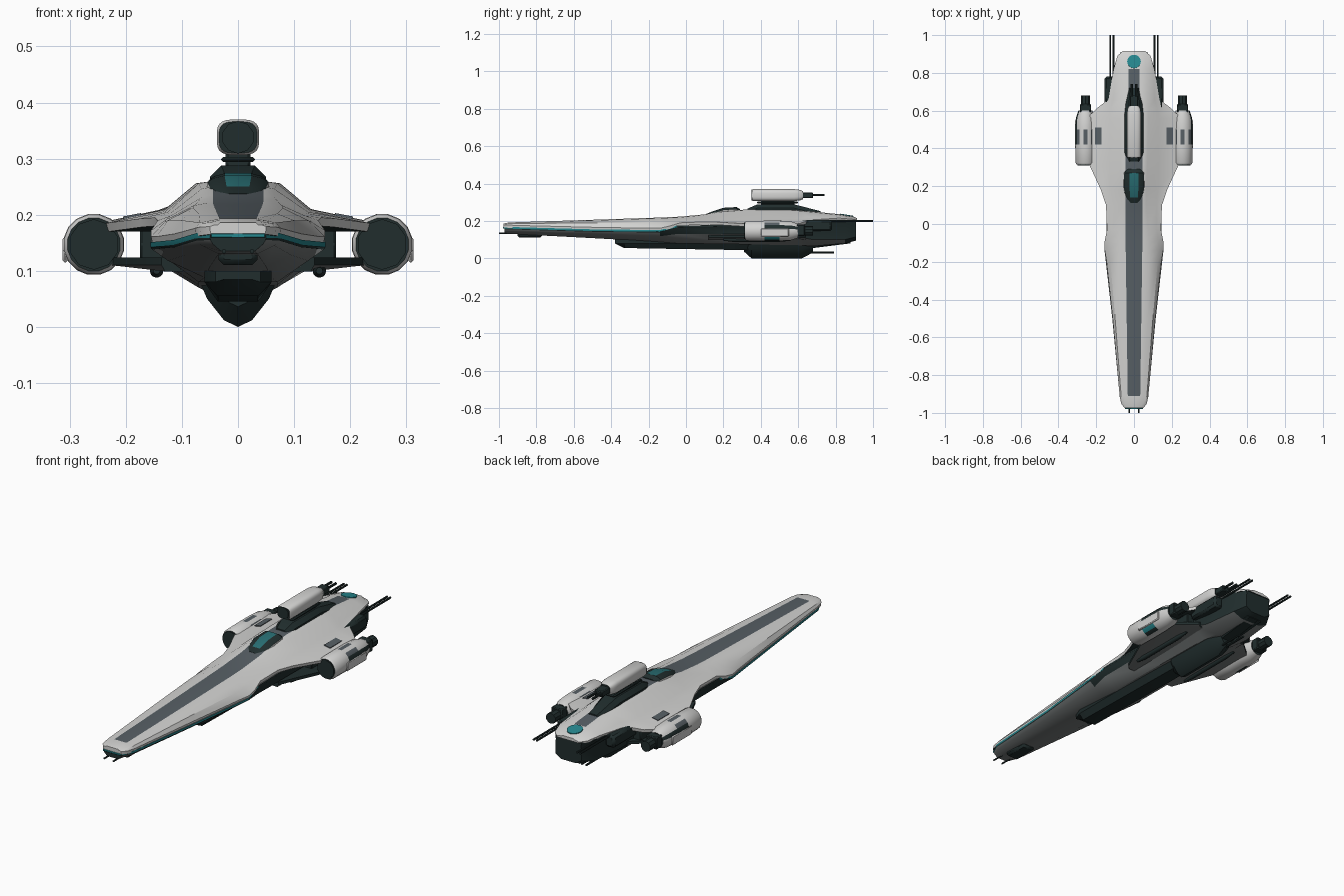
import bpy, bmesh
from math import sin, cos, pi, radians
from mathutils import Matrix

old = bpy.data.objects.get("Cube")
if old:
    bpy.data.objects.remove(old)


def material(name, r, g, b):
    mat = bpy.data.materials.new(name)
    mat.use_nodes = True
    mat.diffuse_color = (r, g, b, 1)
    shader = mat.node_tree.nodes["Principled BSDF"]
    shader.inputs["Base Color"].default_value = (r, g, b, 1)
    shader.inputs["Roughness"].default_value = 0.6
    return mat


PALETTE = [material("hull white", .65, .65, .64),
           material("panel grey", .095, .115, .13),
           material("belly grey", .18, .195, .195),
           material("dark metal", .015, .027, .027),
           material("teal", .02, .25, .28),
           material("canopy teal", .022, .16, .175)]
WHITE, GREY, BELLY, DARK, TEAL, CANOPY = range(len(PALETTE))


def finish(name, bm, mirror=False, bevel=0):
    bmesh.ops.recalc_face_normals(bm, faces=bm.faces)
    mesh = bpy.data.meshes.new(name)
    bm.to_mesh(mesh)
    bm.free()
    for mat in PALETTE:
        mesh.materials.append(mat)
    obj = bpy.data.objects.new(name, mesh)
    bpy.context.collection.objects.link(obj)
    bpy.ops.object.select_all(action='DESELECT')
    obj.select_set(True)
    bpy.context.view_layer.objects.active = obj
    bpy.ops.object.shade_smooth_by_angle(angle=radians(32))
    if bevel:
        mod = obj.modifiers.new("Bevel", 'BEVEL')
        mod.width, mod.segments = bevel, 1
    if mirror:
        obj.modifiers.new("Mirror", 'MIRROR')


def skin(name, rings, paint, cap, mirror=False):
    """Bridge rings along y; paint(segment, middle y) picks the material."""
    bm = bmesh.new()
    loops = [[bm.verts.new(p) for p in ring] for ring in rings]
    n = len(loops[0])
    for a, b in zip(loops, loops[1:]):
        mid = (a[0].co.y + b[0].co.y) / 2
        for j in range(n):
            k = (j + 1) % n
            face = bm.faces.new((a[j], a[k], b[k], b[j]))
            face.material_index = paint(j, mid)
    for end in (loops[0], loops[-1]):
        bm.faces.new(end).material_index = cap
    finish(name, bm, mirror)


def loft(name, sections, paint, cap):
    """Sections are (y, half outline from top centre to bottom centre)."""
    rings = []
    for y, half in sections:
        other = [(-x, z) for x, z in half[-2:0:-1]]
        rings.append([(x, y, z) for x, z in half + other])
    n = len(rings[0])
    skin(name, rings, lambda j, y: paint(min(j, n - 1 - j), y), cap)


def tube(name, x, z, rows, paint, cap=DARK, power=1.0, sides=16, mirror=True):
    """Round or squarish body along y; rows are (y, radius x, radius z)."""
    def bend(v):
        return (1 if v > 0 else -1) * abs(v) ** power
    angles = [2 * pi * (i + .5) / sides for i in range(sides)]
    rings = [[(x + rx * bend(cos(a)), y, z + rz * bend(sin(a))) for a in angles]
             for y, rx, rz in rows]
    skin(name, rings, paint, cap, mirror)


def rod(name, x, z, y0, y1, r, mirror=True):
    tube(name, x, z, [(y0, r, r), (y1, r, r)], all_dark, sides=10, mirror=mirror)


def all_dark(segment, y):
    return DARK


def box(name, x, y, z, color, mirror=True, bevel=.004, tilt=0):
    """Box from three (low, high) ranges, tilted about its own y axis."""
    bm = bmesh.new()
    place = Matrix.Translation([sum(r) / 2 for r in (x, y, z)])
    size = Matrix.Diagonal([r[1] - r[0] for r in (x, y, z)] + [1])
    bmesh.ops.create_cube(bm, size=1, matrix=place @ Matrix.Rotation(tilt, 4, 'Y') @ size)
    for face in bm.faces:
        face.material_index = color
    finish(name, bm, mirror, bevel)


# Upper shell: y, roof half width, shoulder, edge, roof z, shoulder z, edge z
shell = [(-.975, .036, .042, .05, .186, .182, .165),
         (-.95, .047, .06, .068, .191, .185, .163),
         (-.91, .052, .068, .076, .193, .186, .161),
         (-.5, .07, .1, .113, .206, .19, .151),
         (-.2, .08, .125, .145, .216, .19, .146),
         (-.14, .08, .13, .155, .218, .188, .146),
         (-.09, .08, .13, .155, .22, .19, .157),
         (-.03, .075, .12, .143, .223, .198, .175),
         (.1, .065, .12, .148, .235, .203, .18),
         (.18, .065, .125, .175, .25, .205, .178),
         (.31, .07, .13, .235, .26, .206, .17),
         (.56, .075, .13, .25, .26, .21, .17),
         (.61, .075, .125, .2, .257, .212, .172),
         (.66, .07, .11, .135, .252, .22, .19),
         (.82, .065, .097, .108, .236, .22, .2),
         (.89, .055, .08, .088, .224, .212, .2),
         (.915, .035, .05, .06, .215, .208, .2)]


def shell_half(y, t, m, w, zt, zm, ze):
    strip = .03 if y > .6 else min(.033 + .014 * (y + .91), .045)
    rim = min(ze + .015, zm - .003)
    return [(0, zt), (strip, zt), (t, zt - .004), (m, zm), (w, rim), (w * .98, ze), (0, ze)]


def shell_paint(seg, y):
    if seg == 0 and -.92 < y < .83:
        return GREY
    return DARK if seg == 5 else WHITE


loft("upper_shell", [(r[0], shell_half(*r)) for r in shell], shell_paint, WHITE)

# Lower hull: y, edge half width, edge z, chine, chine z, bottom, bottom z
hull = [(-.97, .05, .168, .045, .148, .03, .135),
        (-.92, .075, .167, .065, .145, .035, .13),
        (-.5, .115, .155, .095, .128, .05, .108),
        (-.14, .156, .151, .125, .118, .06, .088),
        (-.05, .146, .175, .138, .13, .07, .08),
        (.3, .145, .18, .14, .13, .07, .075),
        (.6, .14, .18, .135, .115, .07, .07),
        (.68, .125, .2, .12, .1, .06, .065),
        (.85, .1, .205, .1, .1, .05, .08),
        (.91, .07, .202, .07, .115, .04, .095)]


def hull_paint(seg, y):
    if seg == 1:
        return TEAL if y < -.06 else DARK
    if seg == 2:
        return DARK
    if seg == 3:
        return BELLY if y < -.14 else DARK
    return BELLY if y < .8 else DARK


loft("lower_hull", [(y, [(0, ze), (w, ze), (w, ze - .009), (w * .98, ze - .013),
                         (m, zm), (b, zb), (0, zb)])
                    for y, w, ze, m, zm, b, zb in hull], hull_paint, DARK)
box("nose_light", (-.048, .048), (-.979, -.96), (.159, .167), TEAL, False, .001)
box("nose_chin", (-.035, .035), (-.9, -.77), (.11, .14), DARK, False, .01)
rod("nose_gun", .025, .135, -1, -.9, .004)

# Keel and belly turret
keel = [(-.38, .04, .085), (-.33, .06, .055), (.25, .06, .045),
        (.6, .05, .045), (.88, .04, .085)]
loft("keel", [(y, [(0, .1), (w, .1), (w, .08), (w * .6, zb), (0, zb)])
              for y, w, zb in keel], all_dark, DARK)
pod = [(.31, .6), (.35, 1), (.62, 1), (.68, .65)]
loft("belly_turret", [(y, [(0, .09), (.07 * k, .085), (.055 * k, .09 - .04 * k),
                           (.025 * k, .09 - .078 * k), (0, .09 - .09 * k)])
                      for y, k in pod], all_dark, DARK)
rod("belly_gun", .012, .032, .6, .79, .005)

# Cockpit: glass roof, dark frame and white flanks
cockpit = [(.11, .6, .238), (.14, .85, .25), (.2, 1, .27), (.27, .95, .274), (.29, .8, .262)]


def cockpit_paint(seg, y):
    if seg == 0 and .15 < y < .27:
        return CANOPY
    return WHITE if seg == 3 else DARK


loft("cockpit", [(y, [(0, z), (.024 * k, z), (.044 * k, z - .005), (.054 * k, z - .012),
                      (.062 * k, .22), (0, .22)])
                 for y, k, z in cockpit], cockpit_paint, DARK)

# Dorsal housing and turret
dorsal = [(.33, .035, .266), (.38, .05, .288), (.58, .05, .288), (.72, .035, .252)]
loft("dorsal_housing", [(y, [(0, z), (w * .6, z), (w, z - .02), (w, .235), (0, .235)])
                        for y, w, z in dorsal], all_dark, DARK)
box("turret_neck", (-.022, .022), (.4, .58), (.28, .312), DARK, False)
box("turret_collar", (-.03, .03), (.38, .6), (.294, .303), DARK, False)
tube("turret_body", 0, .338, [(.352, .034, .028), (.36, .038, .032), (.58, .038, .032),
                              (.61, .034, .028), (.625, .026, .022)],
     lambda j, y: WHITE, power=.6, sides=24, mirror=False)
rod("turret_face", 0, .338, .349, .37, .029, mirror=False)
box("turret_breech", (-.022, .022), (.61, .68), (.322, .352), DARK, False)
rod("turret_gun", .012, .338, .66, .74, .006)

# Engine nacelles
NX, NZ = .257, .147


def nacelle_paint(j, y):
    if .42 < y < .5:
        return {0: DARK, 1: GREY, 3: GREY, 5: GREY, 12: DARK, 13: TEAL}.get(j, WHITE)
    return DARK if j == 0 and y > .5 else WHITE


tube("nacelle", NX, NZ, [(.315, .048, .048), (.325, .054, .054), (.42, .055, .055),
                         (.5, .055, .055), (.56, .052, .052), (.6, .038, .038)],
     nacelle_paint)
rod("intake", NX, NZ, .311, .33, .045)
box("nacelle_side_plate", (.303, .313), (.4, .55), (.115, .16), WHITE)
rod("exhaust", NX, NZ, .58, .68, .026)
box("exhaust_clamp", (.228, .286), (.59, .635), (.12, .18), DARK)

# Lower wing, wing details and side housings
wing = [(.12, .136), (.32, .225), (.56, .225), (.64, .135)]
loft("lower_wing", [(y, [(0, .124), (w, .124), (w, .11), (.13, .099), (0, .099)])
                    for y, w in wing], lambda s, y: DARK if s < 2 else BELLY, DARK)
box("inner_bay", (.13, .175), (.32, .6), (.115, .18), DARK)
box("wing_panel", (.172, .205), (.42, .51), (.193, .2), GREY, bevel=0, tilt=.19)
tube("belly_pipe", .145, .1, [(.2, .006, .006), (.25, .012, .012), (.5, .012, .012),
                              (.56, .006, .006)], all_dark)
box("gun_housing", (.105, .156), (.6, .78), (.145, .205), DARK, bevel=.01)
for x in (.109, .126):
    rod("rear_gun", x, .2, .7, 1, .005)

# Tail marker disc
bm = bmesh.new()
bmesh.ops.create_cone(bm, cap_ends=True, segments=24, radius1=.036, radius2=.036, depth=.006,
                      matrix=Matrix.Translation((0, .86, .23)) @ Matrix.Rotation(-.165, 4, 'X'))
for face in bm.faces:
    face.material_index = TEAL
finish("tail_marker", bm)
